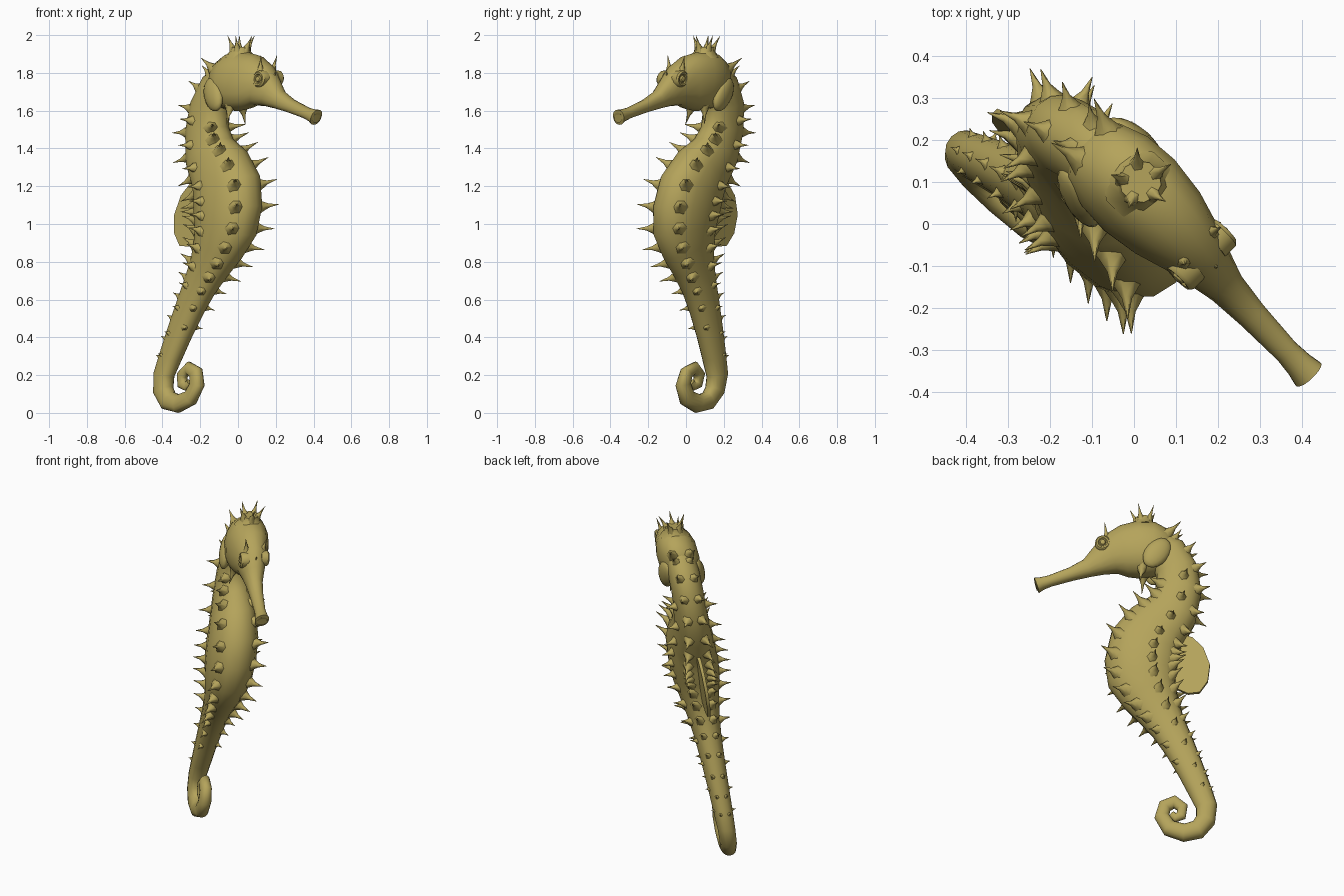
import bpy, bmesh, math
from mathutils import Vector, Matrix

cube = bpy.data.objects.get("Cube")
if cube:
    bpy.data.objects.remove(cube, do_unlink=True)

skin = bpy.data.materials.new("mustard_skin")
skin.use_nodes = True
COLOUR = (0.46, 0.37, 0.105, 1)
skin.diffuse_color = COLOUR
skin.node_tree.nodes["Principled BSDF"].inputs["Base Color"].default_value = COLOUR

# Local frame: u forward, v to the side, z up; turned diagonally and leaning a little
PLACE = Matrix(((0.718, 0.696, 0.095, -0.126),
                (-0.696, 0.718, 0.098, -0.131),
                (0, 0, 1, 0), (0, 0, 0, 1)))


def finish(name, bm, angle=60):
    bmesh.ops.recalc_face_normals(bm, faces=bm.faces)
    bm.transform(PLACE)
    mesh = bpy.data.meshes.new(name)
    bm.to_mesh(mesh)
    bm.free()
    mesh.materials.append(skin)
    ob = bpy.data.objects.new(name, mesh)
    bpy.context.collection.objects.link(ob)
    bpy.ops.object.select_all(action='DESELECT')
    ob.select_set(True)
    bpy.context.view_layer.objects.active = ob
    bpy.ops.object.shade_smooth_by_angle(angle=math.radians(angle))


def skin_rings(bm, rings):
    """Join rings of points with quads and cap both ends."""
    rows = [[bm.verts.new(p) for p in ring] for ring in rings]
    n = len(rows[0])
    for a, b in zip(rows, rows[1:]):
        for i in range(n):
            bm.faces.new((a[i], a[(i + 1) % n], b[(i + 1) % n], b[i]))
    bm.faces.new(rows[0])
    bm.faces.new(rows[-1])


def frames(stations):
    """Centre, in-plane normal, depth and width of every station (u, z, depth, width)."""
    out = []
    for i, (u, z, a, b) in enumerate(stations):
        p, q = stations[max(i - 1, 0)], stations[min(i + 1, len(stations) - 1)]
        t = Vector((q[0] - p[0], 0, q[1] - p[1])).normalized()
        out.append((Vector((u, 0, z)), Vector((-t.z, 0, t.x)), a, b))
    return out


def ring_point(frame, ang):
    """Point on a slightly squared oval."""
    c, n, a, b = frame
    x, y = (math.copysign(abs(w) ** 0.9, w) for w in (math.cos(ang), math.sin(ang)))
    return c + n * a * x + Vector((0, b * y, 0))


def loft(name, stations, sides=16):
    bm = bmesh.new()
    fr = frames(stations)
    skin_rings(bm, [[ring_point(f, math.tau * k / sides) for k in range(sides)] for f in fr])
    finish(name, bm)
    return fr


def spike(bm, base, direction, length, radius):
    """A thorn with a flared base."""
    d = Vector(direction).normalized()
    rot = d.to_track_quat('Z', 'Y')
    prof = ((-0.25, 1.3), (0.06, 0.8), (0.4, 0.34), (1, 0.03))
    skin_rings(bm, [[Vector(base) + rot @ Vector((radius * r * math.cos(math.tau * k / 6),
                     radius * r * math.sin(math.tau * k / 6), length * h))
                     for k in range(6)] for h, r in prof])


# Neck, trunk and tail
trunk = [(-.13, 1.76, .10, .085), (-.20, 1.71, .115, .09), (-.245, 1.62, .12, .09),
         (-.252, 1.50, .13, .092), (-.215, 1.38, .15, .105), (-.125, 1.28, .182, .125),
         (-.062, 1.18, .207, .138), (-.042, 1.08, .21, .138), (-.046, .98, .197, .13),
         (-.085, .88, .16, .11), (-.135, .78, .125, .09), (-.19, .68, .102, .077),
         (-.25, .56, .088, .068), (-.312, .42, .076, .06), (-.36, .30, .067, .055),
         (-.398, .20, .06, .05)]
# Curled tail end: centre line and shrinking thickness
curl = [(-.391, .12), (-.347, .065), (-.27, .049), (-.185, .08), (-.146, .15),
        (-.163, .212), (-.218, .236), (-.262, .20), (-.255, .152), (-.222, .14), (-.2, .16)]
coil = [(u, z, .056 - .0034 * i, .048 - .003 * i) for i, (u, z) in enumerate(curl)]
body_frames = loft("body_and_tail", trunk + coil)

# Head tapering into a long snout with a flared mouth
loft("head_and_snout", [
    (-.23, 1.75, .05, .045), (-.19, 1.75, .115, .09), (-.12, 1.755, .15, .113),
    (-.04, 1.757, .16, .118), (.05, 1.75, .145, .105), (.13, 1.732, .112, .08),
    (.20, 1.69, .076, .06), (.26, 1.657, .05, .045), (.35, 1.625, .036, .036),
    (.47, 1.588, .03, .03), (.515, 1.575, .034, .034), (.545, 1.565, .042, .04),
    (.55, 1.563, .028, .03), (.53, 1.569, .012, .012)])


def body_frame(s):
    i = int(s)
    f, g = body_frames[i], body_frames[i + 1]
    return tuple(p.lerp(q, s - i) if isinstance(p, Vector) else p + (q - p) * (s - i)
                 for p, q in zip(f, g))


# Rows of thorns: name, angle from the belly, first and last station, spacing, length
for row, deg, first, last, step, size in (("belly_thorns", 44, 3.0, 13, .8, .088),
                                          ("flank_thorns", 108, 2.6, 14.5, .95, .068),
                                          ("back_thorns", 155, .6, 14.5, .8, .072)):
    bm = bmesh.new()
    for side in (1, -1):
        ang = math.radians(deg) * side
        s = first
        while s < last:
            f = body_frame(s)
            c, n, a, b = f
            out = n * (math.cos(ang) / a) + Vector((0, math.sin(ang) / b, 0))
            out.normalize()
            out += n * 0.4 * math.cos(ang)
            out.z += 0.1
            length = size * min(1, (a / .125) ** 2)
            spike(bm, ring_point(f, ang), out, length, length * .38 + .003)
            s += step
    finish(row, bm)

# Crown on top of the head
bm = bmesh.new()
skin_rings(bm, [[(-.06 + r * math.cos(math.tau * k / 10), r * math.sin(math.tau * k / 10), z)
                 for k in range(10)] for z, r in ((1.88, .085), (1.915, .055), (1.938, .05))])
for k in range(5):
    a = math.tau * k / 5
    spike(bm, (-.06 + .04 * math.cos(a), .04 * math.sin(a), 1.925),
          (.5 * math.cos(a), .5 * math.sin(a), 1), .08, .024)
finish("crown", bm)

# Brow, nape and throat thorns
bm = bmesh.new()
for side in (1, -1):
    spike(bm, (.145, .045 * side, 1.81), (.1, .2 * side, 1), .085, .025)
    spike(bm, (-.21, .05 * side, 1.83), (-1, .35 * side, .75), .085, .03)
    spike(bm, (-.05, .05 * side, 1.61), (.1, .25 * side, -1), .085, .028)
spike(bm, (.20, 0, 1.76), (.3, 0, 1), .05, .02)
finish("head_thorns", bm)

# Eyes: rounded rim with a small raised pupil
for side, label in ((1, "left"), (-1, "right")):
    bm = bmesh.new()
    skin_rings(bm, [[(.165 + r * math.cos(math.tau * k / 16), side * v,
                      1.768 + r * math.sin(math.tau * k / 16)) for k in range(16)]
                    for v, r in ((.035, .044), (.072, .044), (.081, .036), (.08, .027),
                                 (.074, .023), (.074, .018), (.083, .014), (.086, .006))])
    finish(label + "_eye", bm, 40)

    # Gill cover: flattened oval plate at the rear of the cheek
    bm = bmesh.new()
    bmesh.ops.create_uvsphere(bm, u_segments=16, v_segments=10, radius=1)
    bm.transform(Matrix.Translation((-.14, .092 * side, 1.685))
                 @ Matrix.Rotation(math.radians(12 * side), 4, 'Z')
                 @ Matrix.Rotation(math.radians(-38), 4, 'Y')
                 @ Matrix.Diagonal((.066, .036, .1, 1)))
    finish(label + "_gill_cover", bm)

# Dorsal fin: thin rounded fan
outline = [(-.18, 1.21), (-.27, 1.235), (-.33, 1.215), (-.39, 1.15), (-.425, 1.05),
           (-.412, .95), (-.365, .885), (-.30, .88), (-.18, .94)]
bm = bmesh.new()
skin_rings(bm, [[(u, v, z) for u, z in outline] for v in (-.009, .009)])
finish("dorsal_fin", bm, 30)
